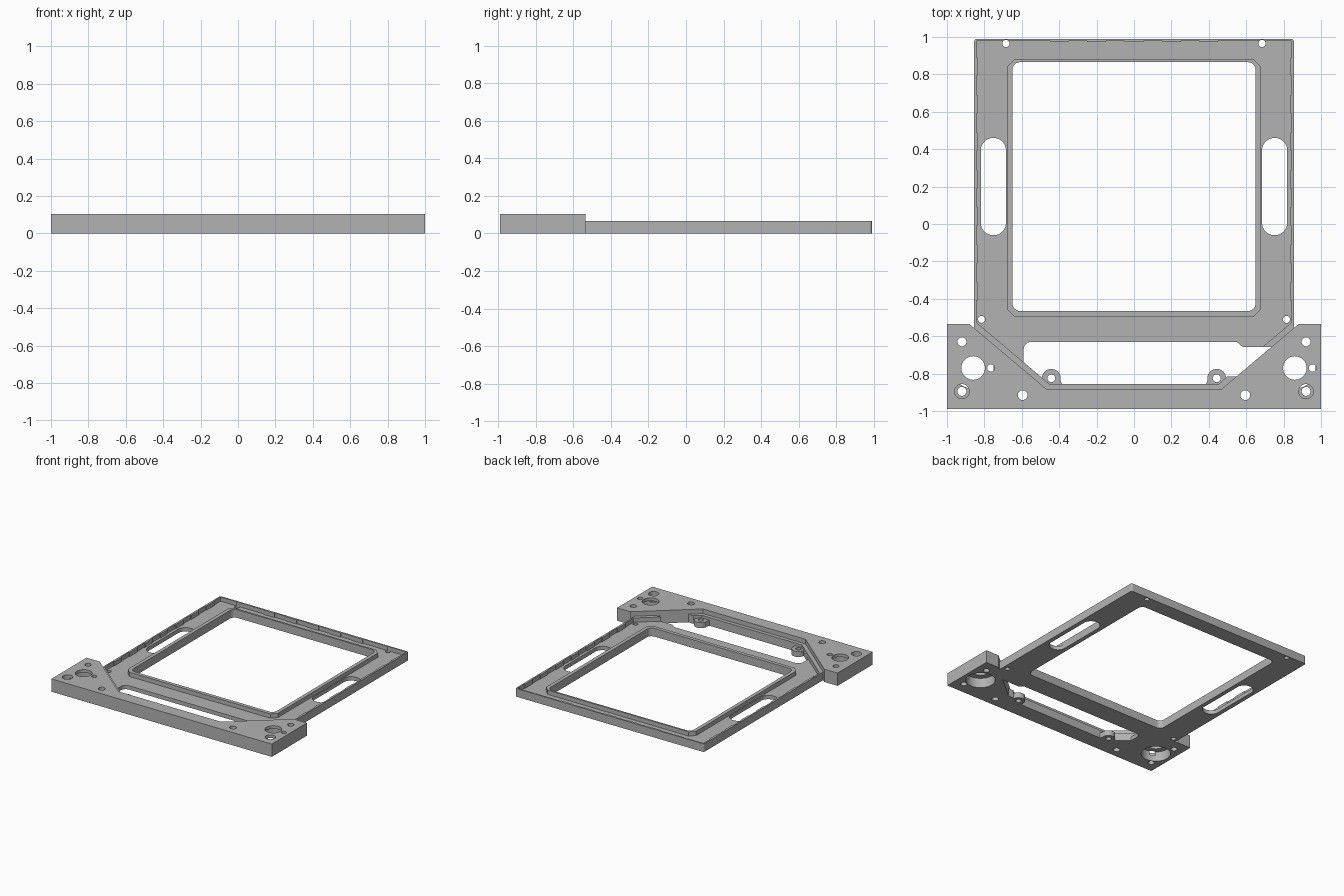
import bpy, bmesh, math
from mathutils import Vector

if "Cube" in bpy.data.objects:
    bpy.data.objects.remove(bpy.data.objects["Cube"])

grey = bpy.data.materials.new("mid_grey")
grey.diffuse_color = (0.45, 0.45, 0.45, 1)
grey.use_nodes = True
grey.node_tree.nodes["Principled BSDF"].inputs["Base Color"].default_value = grey.diffuse_color


def prism(name, pts, z0, z1):
    """Extrude a counter-clockwise outline from z0 to z1."""
    bm = bmesh.new()
    face = bm.faces.new([bm.verts.new((p[0], p[1], z0)) for p in pts])
    face.normal_update()
    if face.normal.z > 0:
        face.normal_flip()
    top = bmesh.ops.extrude_face_region(bm, geom=[face], use_keep_orig=True)
    verts = [v for v in top["geom"] if isinstance(v, bmesh.types.BMVert)]
    bmesh.ops.translate(bm, verts=verts, vec=(0, 0, z1 - z0))
    bmesh.ops.recalc_face_normals(bm, faces=bm.faces)
    mesh = bpy.data.meshes.new(name)
    bm.to_mesh(mesh)
    bm.free()
    mesh.materials.append(grey)
    ob = bpy.data.objects.new(name, mesh)
    bpy.context.collection.objects.link(ob)
    return ob


def circle(x, y, r, n=40):
    return [(x + r * math.cos(2 * math.pi * i / n), y + r * math.sin(2 * math.pi * i / n)) for i in range(n)]


def rounded(pts, radii, steps=6):
    """Round each corner of a polygon with its own radius."""
    out = []
    for i, (p, r) in enumerate(zip(pts, radii)):
        p = Vector(p)
        a = (Vector(pts[i - 1]) - p).normalized()
        b = (Vector(pts[(i + 1) % len(pts)]) - p).normalized()
        if r == 0:
            out.append(tuple(p))
            continue
        half = a.angle(b) / 2
        c = p + (a + b).normalized() * (r / math.sin(half))
        s = p + a * (r / math.tan(half)) - c
        e = p + b * (r / math.tan(half)) - c
        for k in range(steps + 1):
            t = k / steps
            out.append(tuple(c + (s * (1 - t) + e * t).normalized() * r))
    return out


def rect(x0, y0, x1, y1):
    return [(x0, y0), (x1, y0), (x1, y1), (x0, y1)]


def combine(target, other, operation):
    """Apply a boolean and discard the operand."""
    mod = target.modifiers.new("boolean", 'BOOLEAN')
    mod.operation = operation
    mod.solver = 'EXACT'
    mod.object = other
    bpy.context.view_layer.objects.active = target
    bpy.ops.object.modifier_apply(modifier=mod.name)
    bpy.data.objects.remove(other)


def cut(pts, z0, z1):
    combine(frame, prism("cutter", pts, z0, z1), 'DIFFERENCE')


def add(pts, z0, z1):
    combine(frame, prism("addition", pts, z0, z1), 'UNION')


FLOOR, RIM, BLOCK = 0.032, 0.067, 0.105

# Plate with a thin raised rim
frame = prism("frame", rounded([(-0.45, -0.9), (0.45, -0.9), (0.855, -0.57), (0.855, 0.99), (-0.855, 0.99),
                                (-0.855, -0.57)], [0, 0, 0, 0.015, 0.015, 0]), 0, RIM)
cut([(-0.453, -0.855), (0.453, -0.855), (0.843, -0.526), (0.843, 0.978), (-0.843, 0.978),
     (-0.843, -0.526)], FLOOR, 0.2)

# Raised lip around the window, with chamfered corners
c = 0.04
add([(-0.68 + c, -0.495), (0.68 - c, -0.495), (0.68, -0.495 + c), (0.68, 0.88 - c), (0.68 - c, 0.88),
     (-0.68 + c, 0.88), (-0.68, 0.88 - c), (-0.68, -0.495 + c)], FLOOR - 0.01, RIM)

# Thick front block with two corner wings
add([(-1, -0.99), (1, -0.99), (1, -0.535), (0.88, -0.535), (0.465, -0.885), (-0.465, -0.885),
     (-0.88, -0.535), (-1, -0.535)], 0, BLOCK)

# Window and front opening
cut(rounded(rect(-0.65, -0.465, 0.65, 0.865), [0.04] * 4), -0.1, 0.2)
cut(rounded([(-0.59, -0.739), (-0.453, -0.855), (0.453, -0.855), (0.50, -0.815), (0.548, -0.815),
             (0.735, -0.657), (0.58, -0.657), (0.55, -0.63), (-0.59, -0.63)],
            [0, 0, 0, 0, 0, 0, 0.02, 0.02, 0.04]), -0.1, 0.2)

for s in (-1, 1):
    # Screw bosses in the opening, with a flared foot
    x = s * 0.442
    add(circle(x, -0.825, 0.05), 0, 0.045)
    add([(x - 0.062, -0.87), (x + 0.062, -0.87), (x + 0.045, -0.825), (x - 0.045, -0.825)], 0, 0.045)
    cut(circle(x, -0.825, 0.021), -0.1, 0.2)
    # Long side slots
    cut(rounded(rect(s * 0.752 - 0.067, -0.06, s * 0.752 + 0.067, 0.46), [0.066] * 4, 12), -0.1, 0.2)
    # Corner bores: wide from below, narrower through the top
    cut(circle(s * 0.86, -0.77, 0.11, 48), -0.1, 0.08)
    cut(circle(s * 0.86, -0.77, 0.063, 48), -0.1, 0.2)
    cut(circle(s * 0.86 + 0.095, -0.77, 0.02, 24), 0.05, 0.2)
    # Counterbored screw holes
    cut(circle(s * 0.92, -0.895, 0.039), 0.05, 0.2)
    # Plain through holes
    for hx, hy, r in ((0.92, -0.895, 0.024), (0.92, -0.63, 0.024), (0.595, -0.915, 0.026),
                      (0.685, 0.965, 0.019), (0.815, -0.51, 0.019)):
        cut(circle(s * hx, hy, r, 32), -0.1, 0.2)

# Shallow spaced pads along the inside of the rim
for i in range(7):
    y = -0.36 + 0.2 * i
    for s in (-1, 1):
        add(rect(s * 0.843 - 0.006, y - 0.05, s * 0.843 + 0.006, y + 0.05), FLOOR - 0.005, RIM)
for i in range(5):
    x = -0.4 + 0.2 * i
    add(rect(x - 0.05, 0.972, x + 0.05, 0.984), FLOOR - 0.005, RIM)

# Smooth round holes, keep edges sharp
bpy.ops.object.select_all(action='DESELECT')
frame.select_set(True)
bpy.context.view_layer.objects.active = frame
bpy.ops.object.shade_smooth_by_angle(angle=math.radians(30))
